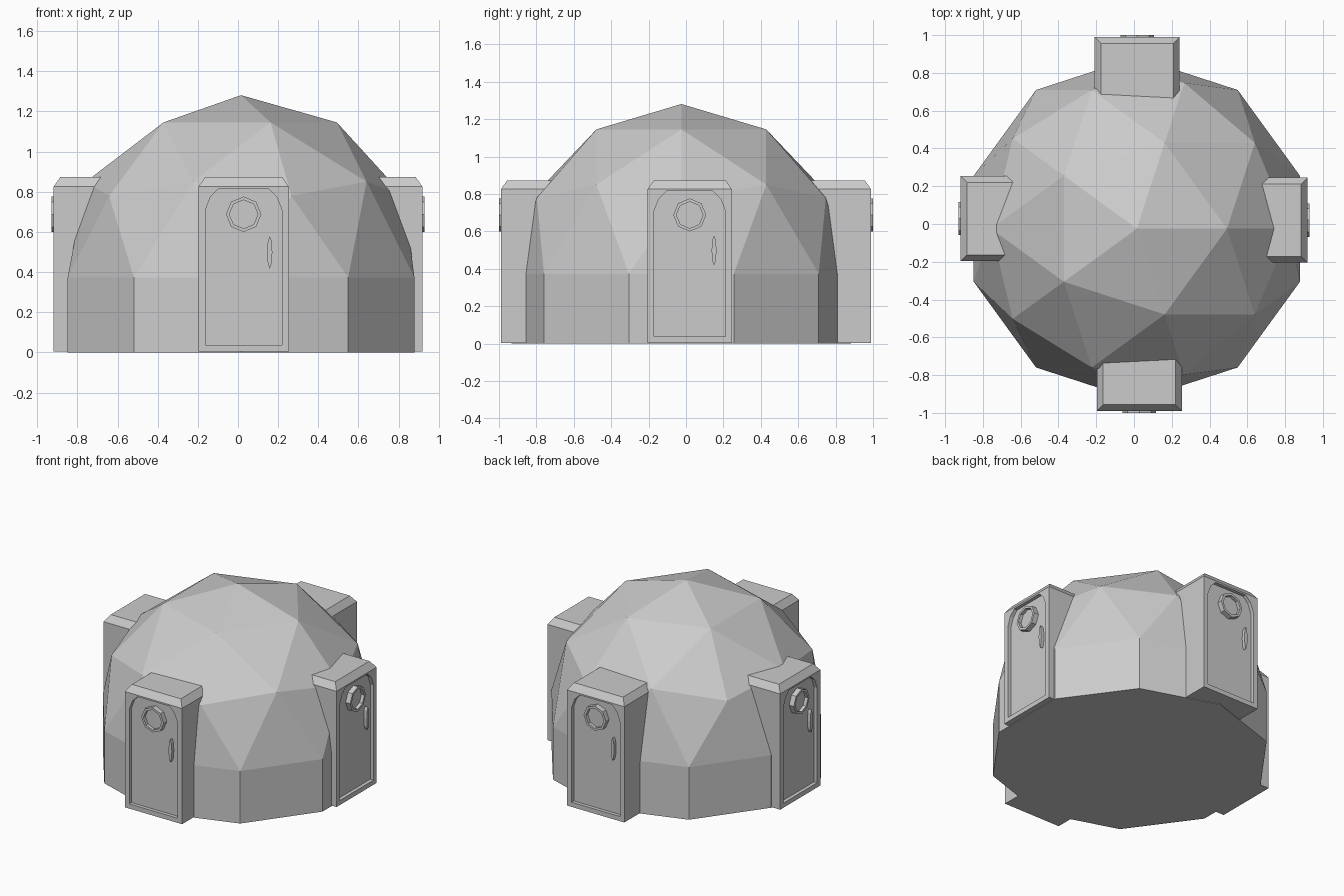
import bpy, bmesh
from math import sin, cos, pi, radians
from mathutils import Matrix

if "Cube" in bpy.data.objects:
    bpy.data.objects.remove(bpy.data.objects["Cube"])


def make(name, bm, mat=Matrix()):
    bmesh.ops.recalc_face_normals(bm, faces=bm.faces)
    me = bpy.data.meshes.new(name)
    bm.to_mesh(me)
    bm.free()
    ob = bpy.data.objects.new(name, me)
    ob.matrix_world = mat
    bpy.context.collection.objects.link(ob)
    return ob


def loft(name, loops, mat):
    """Skin a list of equal-length closed loops and cap both ends."""
    bm = bmesh.new()
    rows = [[bm.verts.new(p) for p in loop] for loop in loops]
    n = len(rows[0])
    for a, b in zip(rows, rows[1:]):
        for i in range(n):
            j = (i + 1) % n
            bm.faces.new((a[i], a[j], b[j], b[i]))
    bm.faces.new(rows[0])
    bm.faces.new(rows[-1])
    return make(name, bm, mat)


def prism(name, profile, y0, y1, mat):
    return loft(name, [[(x, y, z) for x, z in profile] for y in (y0, y1)], mat)


# Dome: upper half of an icosphere, with its rim extruded down to the ground
R, EQUATOR = 0.908, 0.373
bm = bmesh.new()
bmesh.ops.create_icosphere(bm, subdivisions=2, radius=R)
bmesh.ops.delete(bm, geom=[v for v in bm.verts if v.co.z < -0.01], context='VERTS')
rim = [e for e in bm.edges if e.is_boundary]
ext = bmesh.ops.extrude_edge_only(bm, edges=rim)['geom']
for v in ext:
    if isinstance(v, bmesh.types.BMVert):
        v.co.z = -EQUATOR
bmesh.ops.contextual_create(bm, geom=[e for e in ext if isinstance(e, bmesh.types.BMEdge)])
make("dome", bm, Matrix.Translation((0.015, -0.025, EQUATOR)))

RECESS = 0.025
half_panel = [(0.19, 0.037), (0.19, 0.71), (0.165, 0.775), (0.125, 0.815)]
panel = half_panel + [(-x, z) for x, z in reversed(half_panel)]
handle = [(0.130 + 0.013 * cos(a), 0.498 + 0.08 * sin(a))
          for a in (2 * pi * k / 8 for k in range(8))]


def doorway(side, loc, angle):
    mat = Matrix.Translation(loc) @ Matrix.Rotation(radians(angle), 4, 'Z')

    # Porch block with a chamfered top
    def rect(inset, z):
        w = 0.225 - inset
        return [(-w, inset, z), (w, inset, z), (w, 0.40, z), (-w, 0.40, z)]
    porch = loft(side + "_porch", [rect(0, 0.004), rect(0, 0.826), rect(0.033, 0.873)], mat)

    # Recessed door panel
    cutter = prism(side + "_door_cutter", panel, -0.1, RECESS, mat)
    cutter.hide_render = True
    mod = porch.modifiers.new("recess", 'BOOLEAN')
    mod.operation, mod.solver, mod.object = 'DIFFERENCE', 'EXACT', cutter
    bpy.context.view_layer.objects.active = porch
    bpy.ops.object.modifier_apply(modifier=mod.name)
    bpy.data.objects.remove(cutter)

    # Octagonal porthole ring with sunken window
    steps = [(0.088, RECESS + 0.005), (0.088, -0.011), (0.071, -0.011), (0.071, 0.012)]
    loft(side + "_porthole",
         [[(r * cos(k * pi / 4), y, 0.688 + r * sin(k * pi / 4)) for k in range(8)]
          for r, y in steps], mat)

    # Door handle
    prism(side + "_handle", handle, 0.002, RECESS + 0.005, mat)


doorway("front", (0.028, -0.989, 0), 0)
doorway("right", (0.918, 0.020, 0), 90)
doorway("back", (0.017, 0.989, 0), 180)
doorway("left", (-0.918, 0.029, 0), 270)
